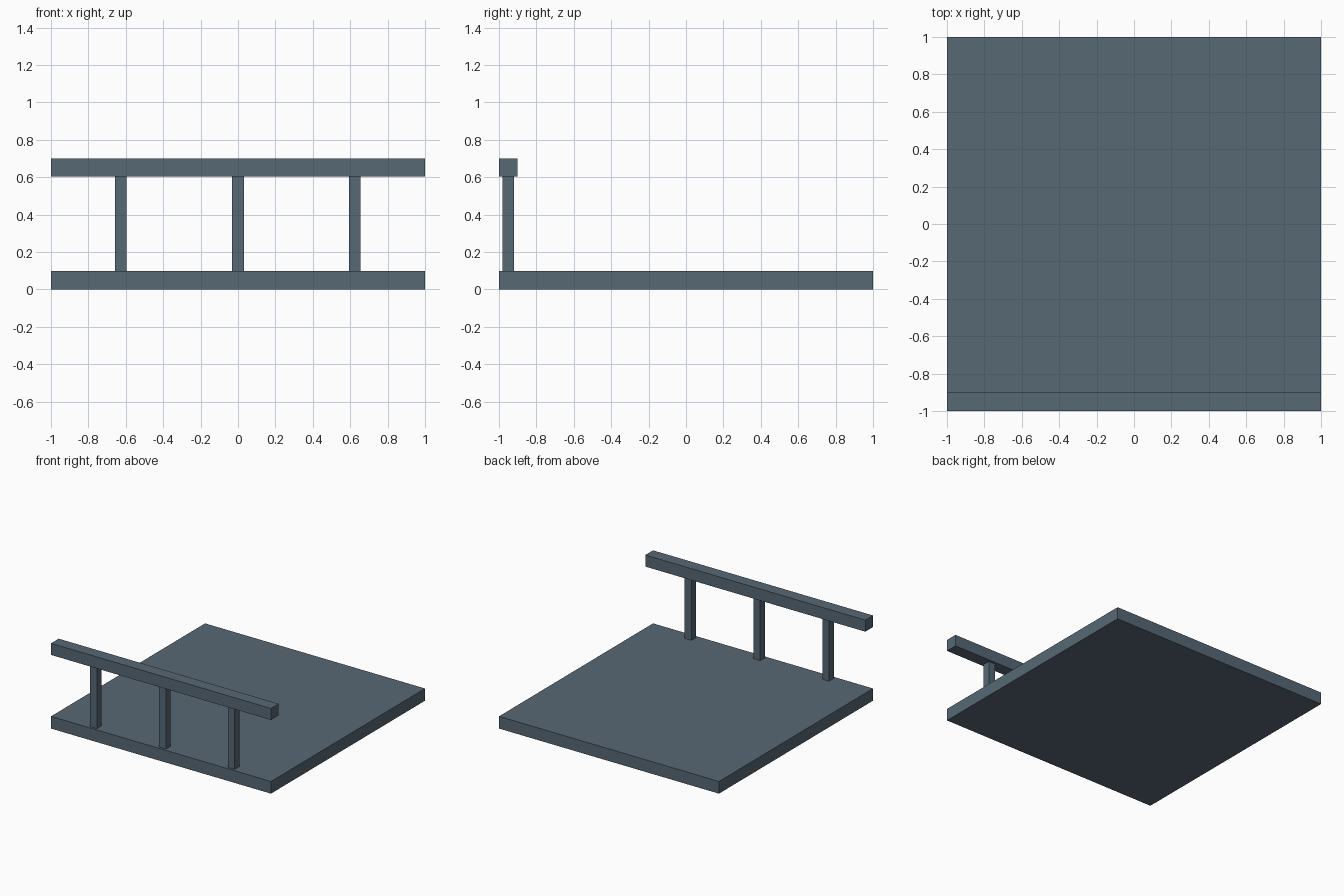
import bpy

if "Cube" in bpy.data.objects:
    bpy.data.objects.remove(bpy.data.objects["Cube"])

slate = bpy.data.materials.new("slate_blue_grey")
slate.diffuse_color = (0.095, 0.138, 0.178, 1.0)
slate.use_nodes = True
slate.node_tree.nodes["Principled BSDF"].inputs["Base Color"].default_value = slate.diffuse_color


def box(name, x, y, z):
    """Box spanning the given (min, max) ranges."""
    spans = (x, y, z)
    bpy.ops.mesh.primitive_cube_add(size=1, location=[(a + b) / 2 for a, b in spans])
    ob = bpy.context.object
    ob.name = name
    ob.scale = [b - a for a, b in spans]
    bpy.ops.object.transform_apply(location=False, rotation=False, scale=True)
    ob.data.materials.append(slate)
    return ob


# Floor slab
box("floor_slab", (-1, 1), (-1, 1), (0, 0.1))

# Handrail along the front edge
box("handrail", (-1, 1), (-1, -0.9), (0.605, 0.7))

# Three posts under the rail
half = 0.031
for name, cx in (("left_post", -0.627), ("middle_post", 0), ("right_post", 0.625)):
    box(name, (cx - half, cx + half), (-0.95 - half, -0.95 + half), (0.1, 0.605))
